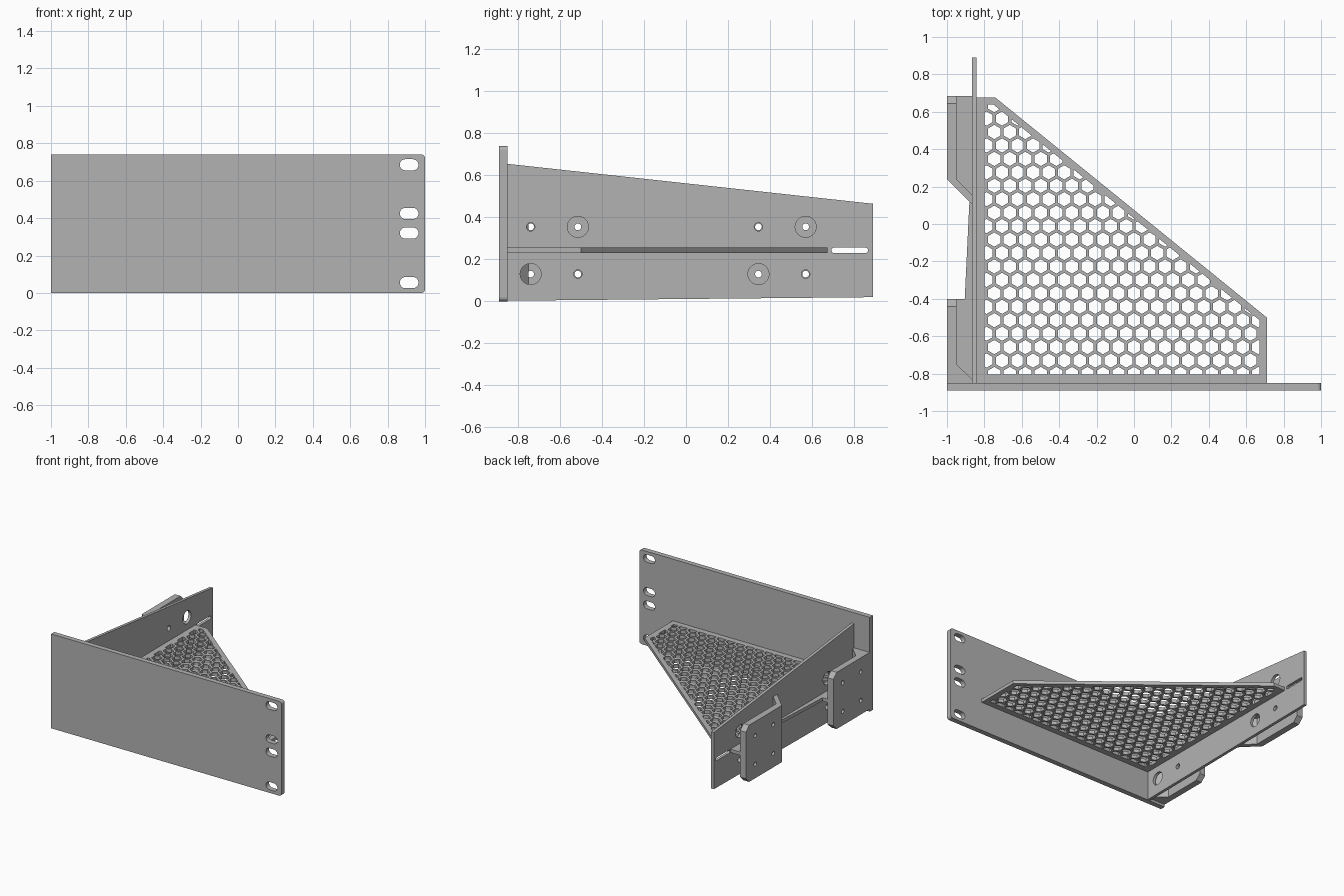
import bpy, math
from mathutils import Matrix, Vector

if "Cube" in bpy.data.objects:
    bpy.data.objects.remove(bpy.data.objects["Cube"])

grey = bpy.data.materials.new("grey_plastic")
grey.diffuse_color = (0.45, 0.45, 0.45, 1)
grey.use_nodes = True
grey.node_tree.nodes["Principled BSDF"].inputs["Base Color"].default_value = grey.diffuse_color

# Drawing planes: columns are local x, y and thickness direction
XY = Matrix(((1, 0, 0), (0, 1, 0), (0, 0, 1)))
XZ = Matrix(((1, 0, 0), (0, 0, -1), (0, 1, 0)))
YZ = Matrix(((0, 0, 1), (1, 0, 0), (0, 1, 0)))


def plate(name, outline, a, b, plane=XY, holes=()):
    """Flat sheet with holes, reaching from a to b along the plane's normal axis."""
    cu = bpy.data.curves.new(name, 'CURVE')
    cu.dimensions, cu.fill_mode = '2D', 'BOTH'
    cu.extrude = abs(b - a) / 2
    for loop in (outline, *holes):
        sp = cu.splines.new('POLY')
        sp.points.add(len(loop) - 1)
        for p, (x, y) in zip(sp.points, loop):
            p.co = (x, y, 0, 1)
        sp.use_cyclic_u = True
    tmp = bpy.data.objects.new(name + "_curve", cu)
    bpy.context.collection.objects.link(tmp)
    deps = bpy.context.evaluated_depsgraph_get()
    me = bpy.data.meshes.new_from_object(tmp.evaluated_get(deps))
    bpy.data.objects.remove(tmp)
    axis = Vector([abs(c) for c in plane.col[2]])
    me.transform(Matrix.Translation(axis * (a + b) / 2) @ plane.to_4x4())
    me.materials.clear()
    me.materials.append(grey)
    for f in me.polygons:
        f.use_smooth = False
        f.material_index = 0
    ob = bpy.data.objects.new(name, me)
    bpy.context.collection.objects.link(ob)
    return ob


def arc(cx, cy, r, a0, a1, n):
    return [(cx + r * math.cos(math.radians(a0 + (a1 - a0) * i / n)),
             cy + r * math.sin(math.radians(a0 + (a1 - a0) * i / n))) for i in range(n + 1)]


def circle(cx, cy, r, n=24):
    return arc(cx, cy, r, 0, 360, n)[:-1]


def slot(cx, cy, w, h):
    d = (w - h) / 2
    return arc(cx + d, cy, h / 2, -90, 90, 10) + arc(cx - d, cy, h / 2, 90, 270, 10)


def clip(poly, border):
    """Keep the part of poly inside a convex counter-clockwise border."""
    for (ax, ay), (bx, by) in zip(border, border[1:] + border[:1]):
        def side(p):
            return (bx - ax) * (p[1] - ay) - (by - ay) * (p[0] - ax)
        out = []
        for p, q in zip(poly, poly[1:] + poly[:1]):
            sp, sq = side(p), side(q)
            if sp >= 0:
                out.append(p)
            if sp * sq < 0:
                t = sp / (sp - sq)
                out.append((p[0] + t * (q[0] - p[0]), p[1] + t * (q[1] - p[1])))
        poly = out
        if not poly:
            break
    return poly


def area(p):
    return abs(sum(a[0] * b[1] - b[0] * a[1] for a, b in zip(p, p[1:] + p[:1]))) / 2


# Front panel with rounded right corners and mounting slots
plate("front_panel",
      [(-1, 0)] + arc(0.98, 0.02, 0.02, -90, 0, 5) + arc(0.98, 0.72, 0.02, 0, 90, 5) + [(-1, 0.74)],
      -0.89, -0.85, XZ, [slot(0.915, z, 0.1, 0.06) for z in (0.055, 0.32, 0.425, 0.685)])

# Tapered side wall: screw holes, driver access holes and a rear slot
wide = [(-0.74, 0.13), (-0.515, 0.355), (0.345, 0.13), (0.57, 0.355)]
narrow = [(-0.74, 0.355), (-0.515, 0.13), (0.345, 0.355), (0.57, 0.13)]
plate("side_wall", [(-0.85, 0.003), (0.89, 0.02), (0.89, 0.465), (-0.85, 0.655)],
      -0.865, -0.842, YZ,
      [circle(*c, 0.05, 32) for c in wide] + [circle(*c, 0.02) for c in narrow]
      + [slot(0.78, 0.243, 0.175, 0.026)])

# Honeycomb shelf, hexagons trimmed by a solid rim
rim = [(-0.8, -0.805), (0.67, -0.805), (0.67, -0.513), (-0.753, 0.64), (-0.8, 0.64)]
pitch, cell = 0.083, 0.066
hexes = []
for row in range(-1, 22):
    for col in range(-1, 20):
        cx = -0.747 + pitch * (col - 0.5 * (row % 2))
        cy = -0.802 + pitch * math.sqrt(3) / 2 * row
        h = clip(arc(cx, cy, cell / math.sqrt(3), 30, 330, 5), rim)
        if len(h) > 2 and area(h) > 0.0002:
            hexes.append(h)
plate("honeycomb_shelf",
      [(-0.843, -0.85), (0.71, -0.85), (0.71, -0.5), (-0.74, 0.675), (-0.843, 0.675)],
      0.23, 0.256, XY, hexes)

# Mounting brackets: outer pads with chamfered rear corners
for name, y0, y1 in (("front_pad", -0.85, -0.4), ("rear_pad", 0.24, 0.685)):
    c = 0.04
    plate(name, [(y0, 0.02), (y1 - c, 0.02), (y1, 0.02 + c), (y1, 0.465 - c), (y1 - c, 0.465), (y0, 0.465)],
          -1, -0.95, YZ, [circle(*p, 0.016) for p in wide + narrow if y0 < p[0] < y1])

# Angled supports joining the pads to the wall
plate("front_support", [(-0.95, -0.85), (-0.865, -0.85), (-0.865, -0.83), (-0.95, -0.75)], 0.02, 0.465)
plate("rear_support", [(-1, 0.24), (-0.865, 0.105), (-0.865, 0.155), (-0.95, 0.24)], 0.02, 0.465)

# Horizontal rib along the outside of the wall
plate("outer_rib", [(-0.95, 0.685), (-0.95, 0.2), (-0.88, 0.12), (-0.905, -0.4), (-0.95, -0.4),
                    (-0.95, -0.85), (-0.865, -0.85), (-0.865, 0.685)], 0.23, 0.256)
